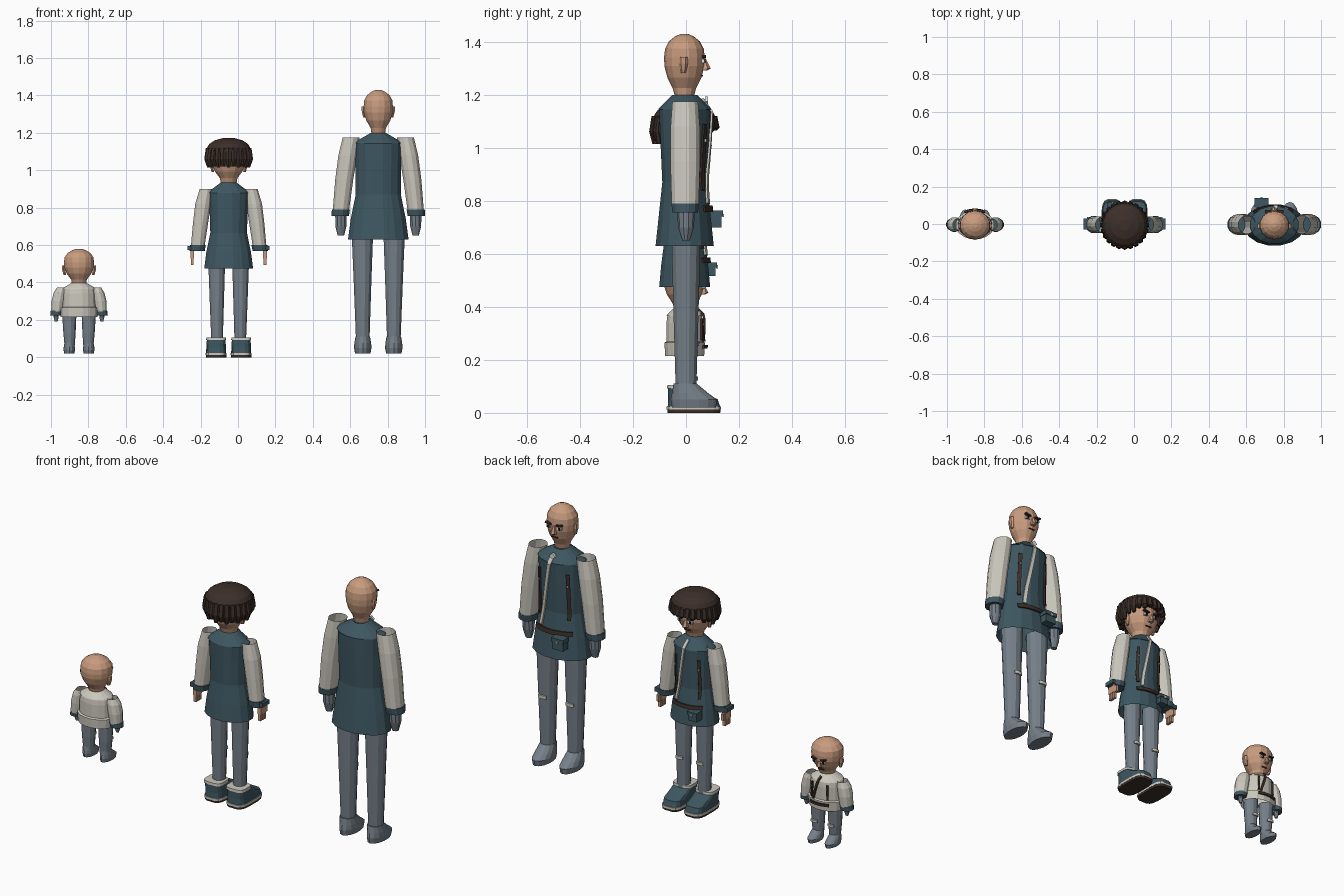
import bpy, bmesh, math
from mathutils import Vector, Matrix

if "Cube" in bpy.data.objects:
    bpy.data.objects.remove(bpy.data.objects["Cube"])


def material(name, r, g, b):
    m = bpy.data.materials.new(name)
    m.use_nodes = True
    m.diffuse_color = (r, g, b, 1)
    m.node_tree.nodes["Principled BSDF"].inputs["Base Color"].default_value = (r, g, b, 1)
    return m


SKIN = material("skin", .58, .33, .21)
TEAL = material("dark teal cloth", .048, .095, .12)
CREAM = material("cream cloth", .60, .58, .51)
GREY = material("blue grey cloth", .18, .215, .25)
HAIR = material("dark brown", .045, .028, .022)
BLACK = material("black", .01, .01, .012)
WHITE = material("eye white", .75, .78, .8)


def finish(name, bm, mat):
    bmesh.ops.recalc_face_normals(bm, faces=bm.faces[:])
    mesh = bpy.data.meshes.new(name)
    bm.to_mesh(mesh)
    bm.free()
    mesh.materials.append(mat)
    ob = bpy.data.objects.new(name, mesh)
    bpy.context.collection.objects.link(ob)
    return ob


def loft(name, mat, rings, n=12, caps=(True, True), power=1.0):
    """Skin of stacked ellipses, each ring being (z, x, y, rx, ry)."""
    bm = bmesh.new()
    loops = []
    for z, x, y, rx, ry in rings:
        loop = []
        for i in range(n):
            a = math.tau * (i + .5) / n
            c, s = math.cos(a), math.sin(a)
            loop.append(bm.verts.new((x + rx * math.copysign(abs(c) ** power, c),
                                      y + ry * math.copysign(abs(s) ** power, s), z)))
        loops.append(loop)
    for lo, hi in zip(loops, loops[1:]):
        for i in range(n):
            j = (i + 1) % n
            bm.faces.new((lo[i], lo[j], hi[j], hi[i]))
    for loop, cap in zip((loops[0], loops[-1]), caps):
        if cap:
            bm.faces.new(loop)
    return finish(name, bm, mat)


def box(name, mat, centre, size, tilt=0.0):
    bm = bmesh.new()
    bmesh.ops.create_cube(bm, size=1, matrix=Matrix.Translation(centre)
                          @ Matrix.Rotation(tilt, 4, 'Y') @ Matrix.Diagonal((*size, 1)))
    return finish(name, bm, mat)


def surface(rings, x, z):
    """Front (+y) height of a loft at x, z."""
    rings = sorted(rings)
    for a, b in zip(rings, rings[1:]):
        if z <= b[0] or b is rings[-1]:
            t = min(1, max(0, (z - a[0]) / (b[0] - a[0])))
            _, cx, cy, rx, ry = (p + (q - p) * t for p, q in zip(a, b))
            return cy + ry * math.sqrt(max(.04, 1 - ((x - cx) / rx) ** 2))


def strip(name, mat, rings, start, end, width):
    """Thin band laid on the front of a loft."""
    bm = bmesh.new()
    p, q = Vector(start), Vector(end)
    side = Vector((-(q - p).y, (q - p).x)).normalized() * width / 2
    rows = []
    for i in range(9):
        c = p.lerp(q, i / 8)
        rows.append([bm.verts.new((v.x, surface(rings, v.x, v.y) + .006, v.y))
                     for v in (c - side, c + side)])
    for a, b in zip(rows, rows[1:]):
        bm.faces.new((a[0], a[1], b[1], b[0]))
    ob = finish(name, bm, mat)
    mod = ob.modifiers.new("thickness", 'SOLIDIFY')
    mod.thickness, mod.offset = .008, 0


# Head outline: fraction of height, half width, half depth
HEAD = [(0, .47, .47), (.13, .52, .58), (.3, .82, .84), (.48, .98, .98), (.62, 1, 1),
        (.76, .97, .95), (.88, .76, .76), (.96, .45, .45), (1, .16, .16)]


def head(who, cx, z, h, r, eye, k):
    rings = [(z + f * h, cx, -.006, w * r, d * r * .96) for f, w, d in HEAD]
    loft(who + "_head", SKIN, rings, 14)
    front = lambda x, zz: surface(rings, cx + x, zz)
    for s in (-1, 1):
        x = s * .032 * k
        y = front(x, eye)
        box(who + "_eye", WHITE, (cx + x, y, eye), (.024 * k, .012, .014 * k))
        box(who + "_pupil", BLACK, (cx + x, y + .004, eye), (.011 * k, .01, .014 * k))
        box(who + "_brow", HAIR, (cx + x, y + .004, eye + .017 * k), (.036 * k, .016, .008 * k), s * -.15)
        loft(who + "_ear", SKIN, [(eye - .045 * k, cx + s * r * .92, -.01, .008, .008),
                                  (eye - .01 * k, cx + s * r, -.01, .01, .018 * k),
                                  (eye + .015 * k, cx + s * r, -.01, .01, .016 * k)], 6)
    tip = eye - .028 * k
    y = front(0, tip)
    loft(who + "_nose", SKIN, [(tip - .008 * k, cx, y, .014 * k, .012 * k),
                               (tip, cx, y + .004, .016 * k, .022 * k),
                               (eye + .008 * k, cx, y, .006 * k, .008 * k)], 6)
    mouth = eye - .055 * k
    box(who + "_mouth", HAIR, (cx, front(0, mouth), mouth), (.036 * k, .007, .005 * k))


def body(who, cx, coat, mat, neck, yoke_mat):
    rings = [(z, cx, -.005, rx, ry) for z, rx, ry in coat]
    loft(who + "_coat", mat, rings, 16, (False, True))
    z, rx, ry = coat[-1]
    yoke = [(z - .006, cx, -.005, rx + .004, ry + .004), (z, cx, -.005, rx, ry),
            (neck, cx, -.005, rx * .32, ry * .48)]
    loft(who + "_yoke", yoke_mat, yoke, 16)
    return rings + [yoke[-1]]


def limbs(who, cx, arm, leg, knee, cuff_r):
    """arm and leg rings are (z, offset, rx, ry)."""
    for s in (-1, 1):
        loft(who + "_sleeve", CREAM, [(z, cx + s * x, -.003, a, b) for z, x, a, b in arm],
             caps=(True, False))
        z, x = arm[0][:2]
        loft(who + "_cuff", TEAL, [(z - cuff_r * .6, cx + s * (x + .004), -.003, cuff_r * .97, cuff_r),
                                   (z + .004, cx + s * x, -.003, cuff_r, cuff_r * 1.08)])
        legs = [(z, cx + s * x, 0, a, b) for z, x, a, b in leg]
        loft(who + "_trouser_leg", GREY, legs)
        x = cx + s * leg[0][1]
        w = leg[0][2] * .62
        strip(who + "_knee_patch", CREAM, legs, (x - w, knee), (x + w, knee), w * .8)


def mitten(who, cx, x, z, k):
    for s in (-1, 1):
        loft(who + "_glove", GREY, [(z - .11 * k, cx + s * x, 0, .018 * k, .014 * k),
                                    (z - .06 * k, cx + s * x, 0, .031 * k, .03 * k),
                                    (z + .02 * k, cx + s * x, 0, .032 * k, .034 * k)], 10)


def soft_boot(who, cx, x, k):
    for s in (-1, 1):
        loft(who + "_boot", GREY, [(.02 + z * k, cx + s * x, y * k, a * k, b * k) for z, y, a, b in
             [(0, .03, .042, .083), (.03, .03, .048, .088), (.055, .015, .046, .068),
              (.09, -.003, .04, .044)]], 14)


def trim(who, cx, rings, x, top, low, belt, w, strap_mat):
    """Chest straps, diagonal sash and belt."""
    for s in (-1, 1):
        strip(who + "_chest_strap", HAIR, rings, (cx + s * x, top), (cx + s * x * 1.05, low), w)
        zb = low + (top - low) * .75
        box(who + "_stud", CREAM, (cx + s * x, surface(rings, cx + s * x, zb) + .01, zb), (w * .6, .006, w * .6))
    strip(who + "_sash", strap_mat, rings, (cx, rings[-1][0] - .015), (cx + x * .8, belt + .02), w * 1.2)
    strip(who + "_belt", HAIR, rings, (cx - x * 1.3, belt), (cx + x * 1.2, belt), w * 1.5)


def pouch(who, cx, z, y, k):
    box(who + "_pouch", TEAL, (cx, y, z), (.065 * k, .045, .06 * k))
    box(who + "_pouch_flap", TEAL, (cx, y + .003, z + .022 * k), (.073 * k, .05, .022 * k))
    box(who + "_pouch_button", CREAM, (cx, y + .029, z + .014 * k), (.012, .006, .012))


# Adult
X = .75
head("adult", X, 1.195, .235, .08, 1.327, 1)
coat = body("adult", X, [(.63, .165, .112), (.74, .15, .1), (.87, .123, .086), (1.04, .125, .094),
                         (1.15, .128, .098)], TEAL, 1.2, TEAL)
limbs("adult", X, [(.785, .2, .045, .053), (.95, .182, .05, .058), (1.08, .163, .052, .057),
                   (1.175, .145, .047, .05)],
      [(.08, .083, .037, .04), (.38, .084, .048, .049), (.68, .085, .06, .057)], .375, .05)
mitten("adult", X, .2, .76, 1)
soft_boot("adult", X, .083, 1)
trim("adult", X, coat, .085, 1.09, .84, .77, .016, CREAM)
box("adult_clasp", WHITE, (X, surface(coat, X, 1.175) + .01, 1.175), (.025, .012, .025), .78)
pouch("adult", X - .068, .73, .112, 1)

# Youth
X = -.05
head("youth", X, .93, .21, .092, 1.035, 1)
coat = body("youth", X, [(.475, .133, .098), (.56, .122, .09), (.665, .1, .076), (.8, .104, .08),
                         (.885, .11, .082)], TEAL, .94, TEAL)
limbs("youth", X, [(.595, .165, .038, .043), (.72, .15, .042, .046), (.82, .136, .044, .046),
                   (.9, .12, .036, .04)],
      [(.09, .062, .032, .035), (.26, .063, .038, .04), (.52, .064, .047, .045)], .26, .044)
trim("youth", X, coat, .07, .83, .62, .575, .013, CREAM)
pouch("youth", X - .065, .54, .088, .8)

for s in (-1, 1):
    # Bare hands with fingers and thumb
    x = X + s * .195
    box("youth_cuff_tab", TEAL, (x + s * .012, 0, .585), (.025, .06, .022))
    box("youth_palm", SKIN, (x, 0, .555), (.02, .048, .055))
    for i in range(3):
        box("youth_finger", SKIN, (x, (i - 1) * .016, .515), (.015, .013, .045))
    box("youth_thumb", SKIN, (x, .031, .545), (.014, .014, .035))
    # Chunky shoes
    x = X + s * .067
    layers = [("sole", HAIR, [(0, .03, .055, .1), (.012, .03, .056, .102)]),
              ("welt", CREAM, [(.012, .03, .057, .104), (.024, .03, .057, .104)]),
              ("upper", TEAL, [(.024, .03, .054, .1), (.052, .026, .053, .094),
                               (.072, 0, .052, .068), (.094, -.02, .05, .048)]),
              ("rim", CREAM, [(.092, -.02, .054, .052), (.106, -.02, .053, .051)])]
    for part, mat, rings in layers:
        loft("youth_shoe_" + part, mat, [(z, x, y, a, b) for z, y, a, b in rings], 16, power=.55)
    for i in range(3):
        box("youth_shoe_lace", CREAM, (x, .04 + i * .018, .078 - i * .009), (.045, .007, .006))

# Bowl haircut: cap with a ring of hanging locks, shorter over the face
loft("youth_hair_cap", HAIR, [(1.085, X, -.008, .113, .113), (1.115, X, -.006, .12, .12), (1.14, X, -.005, .105, .105),
                              (1.16, X, -.005, .075, .075), (1.172, X, -.005, .03, .03)], 20)
for i in range(24):
    a = math.tau * i / 24
    c, s = math.cos(a), math.sin(a)
    low = 1.015 + .05 * max(0, s) + (i % 2) * .01
    loft("youth_hair_lock", HAIR, [(low, X + c * .107, -.006 + s * .112, .009, .009),
                                   (1.06 + .015 * max(0, s), X + c * .115, -.006 + s * .115, .018, .018),
                                   (1.12, X + c * .108, -.006 + s * .108, .016, .016)], 6)
loft("youth_hair_back", HAIR, [(1.02, X, -.05, .092, .06), (1.1, X, -.035, .11, .08)], 16)

# Child
X = -.85
head("child", X, .39, .19, .082, .477, .85)
coat = body("child", X, [(.215, .1, .075), (.265, .104, .078), (.27, .092, .07), (.34, .09, .07),
                         (.372, .085, .066)], CREAM, .405, CREAM)
limbs("child", X, [(.245, .118, .031, .037), (.3, .112, .036, .04), (.345, .103, .034, .038),
                   (.373, .095, .024, .03)],
      [(.06, .05, .028, .03), (.13, .051, .034, .035), (.24, .052, .04, .038)], .13, .034)
mitten("child", X, .122, .24, .45)
soft_boot("child", X, .052, .66)
trim("child", X, coat, .045, .355, .275, .25, .009, HAIR)
